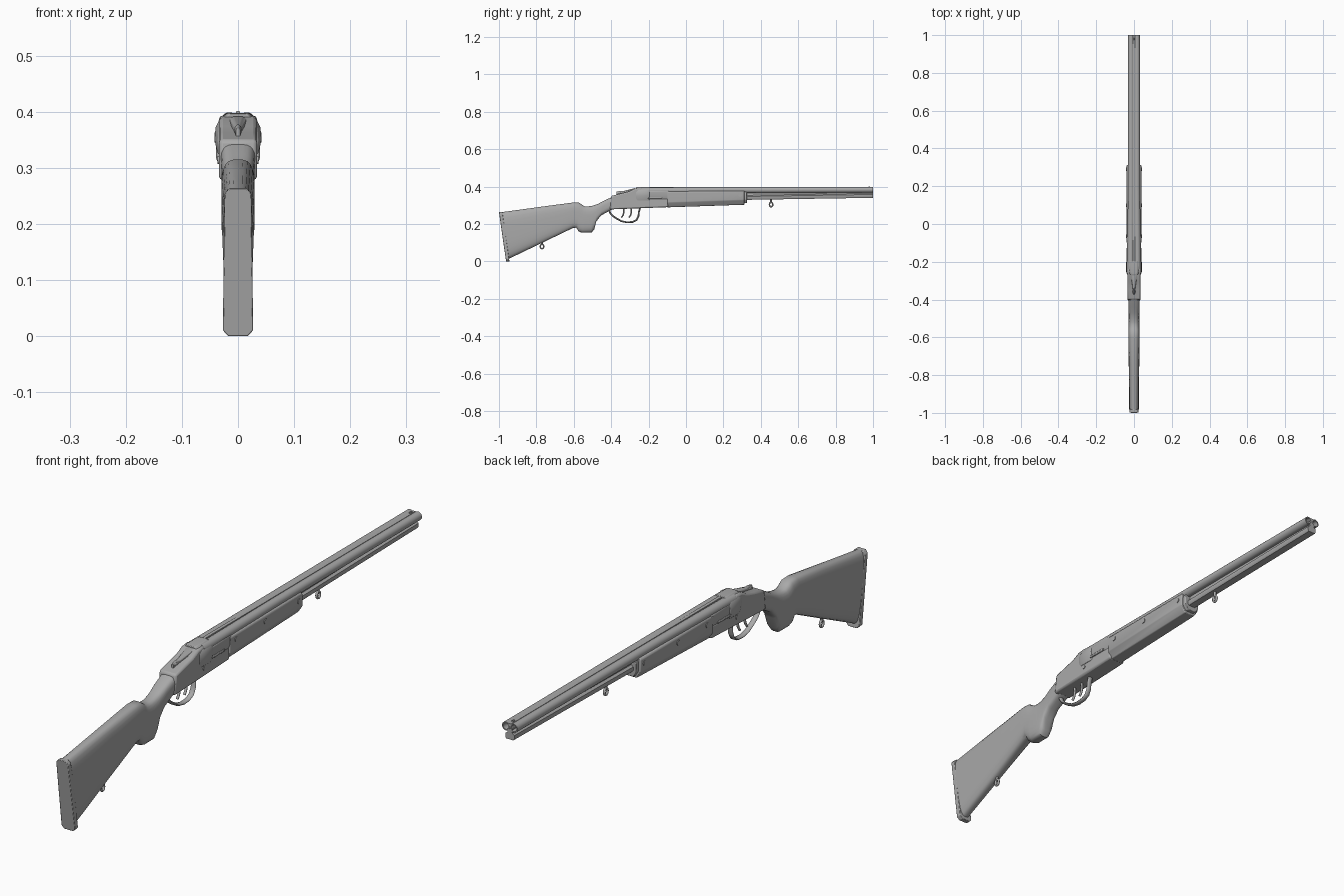
import bpy, bmesh, math
from mathutils import Vector

cube = bpy.data.objects.get("Cube")
if cube:
    bpy.data.objects.remove(cube, do_unlink=True)

grey = bpy.data.materials.new("plain_grey")
grey.use_nodes = True
COLOUR = (0.4, 0.4, 0.4, 1)
grey.diffuse_color = COLOUR
grey.node_tree.nodes["Principled BSDF"].inputs["Base Color"].default_value = COLOUR


def finish(name, bm, bevel=0, angle=35):
    bmesh.ops.recalc_face_normals(bm, faces=bm.faces)
    mesh = bpy.data.meshes.new(name)
    bm.to_mesh(mesh)
    bm.free()
    ob = bpy.data.objects.new(name, mesh)
    bpy.context.collection.objects.link(ob)
    mesh.materials.append(grey)
    if bevel:
        mod = ob.modifiers.new("bevel", "BEVEL")
        mod.width, mod.segments, mod.limit_method = bevel, 2, "ANGLE"
    bpy.ops.object.select_all(action="DESELECT")
    ob.select_set(True)
    bpy.context.view_layer.objects.active = ob
    bpy.ops.object.shade_smooth_by_angle(angle=math.radians(angle))
    return ob


def loft(name, rings, bevel=0, angle=35):
    """Skin a list of equal-length point rings and cap both ends."""
    bm = bmesh.new()
    loops = [[bm.verts.new(p) for p in ring] for ring in rings]
    n = len(loops[0])
    for a, b in zip(loops, loops[1:]):
        for i in range(n):
            j = (i + 1) % n
            bm.faces.new((a[i], a[j], b[j], b[i]))
    bm.faces.new(loops[0])
    bm.faces.new(loops[-1])
    return finish(name, bm, bevel, angle)


def oval(yb, zb, yt, zt, w, power=0.6, n=24):
    """Rounded section between a bottom and a top point."""
    ring = []
    for i in range(n):
        a = 2 * math.pi * (i + 0.5) / n
        c, s = math.cos(a), math.sin(a)
        x = w * math.copysign(abs(c) ** power, c)
        t = 0.5 + 0.5 * math.copysign(abs(s) ** power, s)
        ring.append((x, yb + (yt - yb) * t, zb + (zt - zb) * t))
    return ring


def mirrored(half, y, dz=0):
    """Section from right-hand (x, z) points, mirrored to the left."""
    pts = half + [(-x, z) for x, z in reversed(half)]
    return [(x, y, z + dz) for x, z in pts]


def circle(x, y, z, r, n=20):
    return [(x + r * math.cos(2 * math.pi * i / n), y,
             z + r * math.sin(2 * math.pi * i / n)) for i in range(n)]


def box(name, centre, size, bevel=0):
    bm = bmesh.new()
    bmesh.ops.create_cube(bm, size=1)
    bmesh.ops.scale(bm, vec=size, verts=bm.verts)
    bmesh.ops.translate(bm, vec=centre, verts=bm.verts)
    return finish(name, bm, bevel)


def side_plate(name, profile, w, bevel):
    """Extrude a (y, z) outline across the width."""
    return loft(name, [[(x, y, z) for y, z in profile] for x in (-w, w)], bevel)


def tube(name, points, r, flat=1, closed=False):
    """Sweep an elliptical section along (y, z) points."""
    pts = [Vector((0, y, z)) for y, z in points]
    rings = []
    for i, p in enumerate(pts):
        if closed:
            d = pts[(i + 1) % len(pts)] - pts[i - 1]
        else:
            d = pts[min(i + 1, len(pts) - 1)] - pts[max(i - 1, 0)]
        d.normalize()
        up = Vector((0, -d.z, d.y))
        rings.append([p + Vector((r * flat * math.cos(a), 0, 0)) + up * r * math.sin(a)
                      for a in (2 * math.pi * k / 10 for k in range(10))])
    if closed:
        rings.append(rings[0])
    return loft(name, rings, 0, 50)


# Stock with pistol grip, bottom and top of each section
stations = [
    (-.950, .012, -.985, .264, .025), (-.75, .108, -.75, .296, .028),
    (-.605, .178, -.605, .315, .030), (-.586, .180, -.572, .314, .030),
    (-.575, .160, -.558, .305, .030), (-.556, .153, -.542, .295, .030),
    (-.505, .153, -.520, .295, .029), (-.490, .172, -.500, .298, .028),
    (-.480, .212, -.470, .308, .028), (-.455, .245, -.440, .324, .029),
    (-.395, .278, -.390, .347, .031)]
loft("stock", [oval(*s) for s in stations])

# Butt plate with clipped corners
butt = []
for dy in (0, .018):
    butt.append([(x * s, -.962 - .038 * t + dy, .264 * t)
                 for s, seq in ((1, ((.017, 0), (.027, .04), (.024, .96), (.015, 1))),
                                (-1, ((.015, 1), (.024, .96), (.027, .04), (.017, 0))))
                 for x, t in seq])
loft("butt_plate", butt, .002)

# Receiver, standing breech and lower flats
side_plate("receiver", [(-.408, .278), (-.400, .350), (-.345, .364), (-.305, .374),
                        (-.272, .390), (-.235, .394), (-.228, .338), (-.095, .338),
                        (-.095, .290), (-.250, .284)], .034, .007)
fence = [(.020, .325), (.036, .325), (.042, .350), (.040, .372), (.032, .388), (.018, .398)]
loft("breech_fence", [mirrored([(x * .85, z - .002) for x, z in fence], -.268),
                      mirrored(fence, -.252), mirrored(fence, -.205),
                      mirrored([(x * .92, z) for x, z in fence], -.195)], .002)
loft("barrel_lump", [mirrored([(.030, .325), (.037, .345), (.037, .375), (.020, .392)], y)
                     for y in (-.20, -.09)], .003)

# Top lever and safety button
loft("top_lever", [mirrored([(.004, .350), (.004, .368), (.002, .372)], -.372),
                   mirrored([(.005, .355), (.005, .373), (.002, .377)], -.355),
                   mirrored([(.008, .358), (.007, .372), (.003, .376)], -.335),
                   mirrored([(.018, .370), (.016, .388), (.008, .392)], -.272)], .001)
loft("lever_thumb_piece", [circle(0, y, .366, r, 12)
                           for y, r in ((-.368, .004), (-.362, .007), (-.352, .007), (-.346, .004))])

# Paired barrels with open bores
for side, sx in (("left", 1), ("right", -1)):
    loft(side + "_barrel", [circle(sx * .0175, -.24, .377, .0185),
                            circle(sx * .0155, .2, .3815, .0165),
                            circle(sx * .0155, 1, .3835, .0155),
                            circle(sx * .0155, 1, .3835, .0115),
                            circle(sx * .0155, .9, .3835, .0115)])
    # Side details
    for i, y in enumerate((-.065, .10, .29)):
        loft(f"{side}_forend_screw_{i}", [[(sx * x, y + .009 * math.cos(a), .354 + .009 * math.sin(a))
             for a in (math.pi * k / 6 for k in range(12))] for x in (.036, .0415)])
    loft(side + "_hinge_pin", [[(sx * x, -.24 + .007 * math.cos(a), .314 + .007 * math.sin(a))
         for a in (math.pi * k / 6 for k in range(12))] for x in (.030, .0365)])
    box(side + "_cocking_slide", (sx * .036, -.165, .338), (.006, .075, .008), .002)

# Rib, bead and lower bar under the barrels
box("top_rib", (0, .385, .392), (.012, 1.23, .010))
loft("front_bead", [circle(0, y, .398, .004, 10) for y in (.975, .985)])
bar = [(.006, .340), (.014, .340), (.018, .346), (.018, .358), (.010, .364), (.008, .378)]
loft("lower_bar", [mirrored(bar, .25, -.012), mirrored(bar, 1)])

# Forend with chamfered underside
wood = [(.022, .291), (.039, .317), (.039, .372), (.034, .377)]
loft("forend", [mirrored(wood, -.10, -.002),
                mirrored([(x, z + (.012 if z < .35 else 0)) for x, z in wood], .312)], .003)
loft("forend_tip", [mirrored([(.018, .311), (.030, .330), (.030, .360), (.026, .372)], y)
                    for y in (.30, .325)], .002)

# Trigger guard and triggers
tube("trigger_guard", [(-.412, .276), (-.404, .256), (-.392, .244), (-.372, .230), (-.345, .215),
                       (-.315, .209), (-.285, .211), (-.264, .222), (-.254, .242),
                       (-.252, .264), (-.245, .288)], .005, 2)
for name, y in (("front_trigger", -.295), ("rear_trigger", -.335)):
    tube(name, [(y, .290), (y + .003, .265), (y - .001, .248), (y - .010, .234)], .004, 1.2)

# Sling swivels
for name, y, z in (("front_swivel", .455, .304), ("rear_swivel", -.77, .080)):
    tube(name + "_loop", [(y + .009 * math.cos(a), z + .012 * math.sin(a))
                          for a in (math.pi * k / 8 for k in range(16))], .004, 1.2, True)
    tube(name + "_stud", [(y, z + .010), (y, z + .042)], .005)
